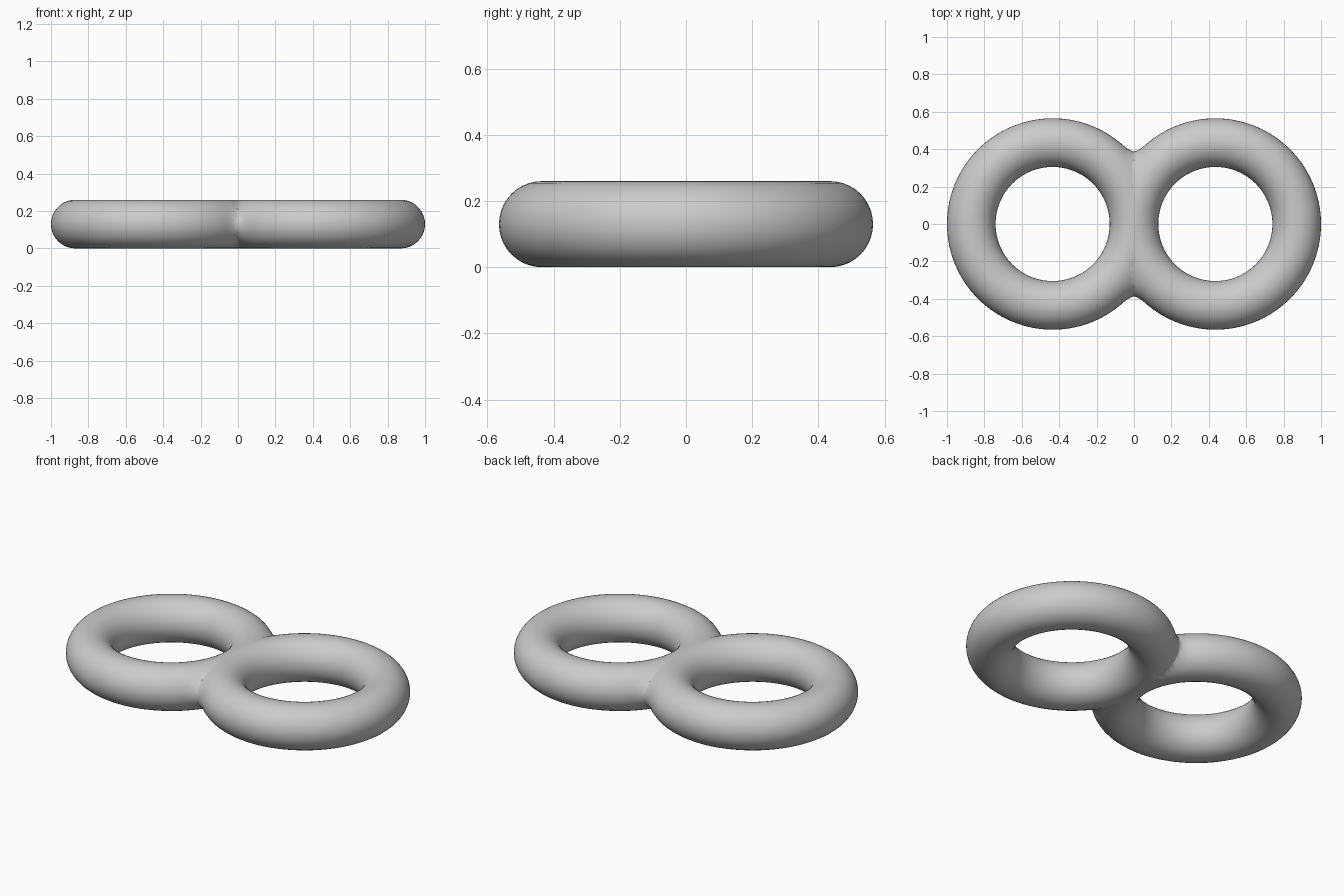
import bpy
import bmesh
import math
from mathutils import Matrix, Vector

MAJOR, TUBE = 0.435, 0.13
FILLET_W, FILLET_H = 0.055, 0.026

if "Cube" in bpy.data.objects:
    bpy.data.objects.remove(bpy.data.objects["Cube"], do_unlink=True)

# Single plain grey
grey = bpy.data.materials.new("light grey")
grey.use_nodes = True
colour = (0.6, 0.6, 0.6, 1.0)
grey.diffuse_color = colour
grey.node_tree.nodes["Principled BSDF"].inputs["Base Color"].default_value = colour

# Left ring: a circular section spun about the ring's axis
bm = bmesh.new()
section = bmesh.ops.create_circle(
    bm, segments=40, radius=TUBE,
    matrix=Matrix.Translation((2 * MAJOR, 0, TUBE)) @ Matrix.Rotation(math.pi / 2, 4, "X"))
edges = list({e for v in section["verts"] for e in v.link_edges})
bmesh.ops.spin(bm, geom=section["verts"] + edges, cent=(MAJOR, 0, 0), axis=(0, 0, 1),
               angle=math.tau, steps=128, use_merge=True)
bmesh.ops.remove_doubles(bm, verts=bm.verts, dist=1e-5)

# Trim at the middle, where the two rings meet
bmesh.ops.bisect_plane(bm, geom=bm.verts[:] + bm.edges[:] + bm.faces[:], dist=1e-5,
                       plane_co=Vector((0, 0, 0)), plane_no=Vector((-1, 0, 0)),
                       clear_outer=True)

# Small fillet that softens the two outer notches
for v in bm.verts:
    near = max(0.0, 1 - abs(v.co.x) / FILLET_W) ** 2
    outer = min(1.0, max(0.0, (abs(v.co.y) - 0.2) / 0.16))
    v.co.y += math.copysign(FILLET_H * near * outer, v.co.y)

bmesh.ops.recalc_face_normals(bm, faces=bm.faces)
mesh = bpy.data.meshes.new("double_ring")
bm.to_mesh(mesh)
bm.free()
mesh.materials.append(grey)
double_ring = bpy.data.objects.new("double_ring", mesh)
bpy.context.collection.objects.link(double_ring)

# Right ring by mirroring, welded along the seam
mirror = double_ring.modifiers.new("mirror", "MIRROR")
mirror.use_axis = (True, False, False)
mirror.use_clip = True
mirror.merge_threshold = 0.0005

bpy.ops.object.select_all(action="DESELECT")
double_ring.select_set(True)
bpy.context.view_layer.objects.active = double_ring
bpy.ops.object.shade_smooth_by_angle(angle=math.radians(40))
